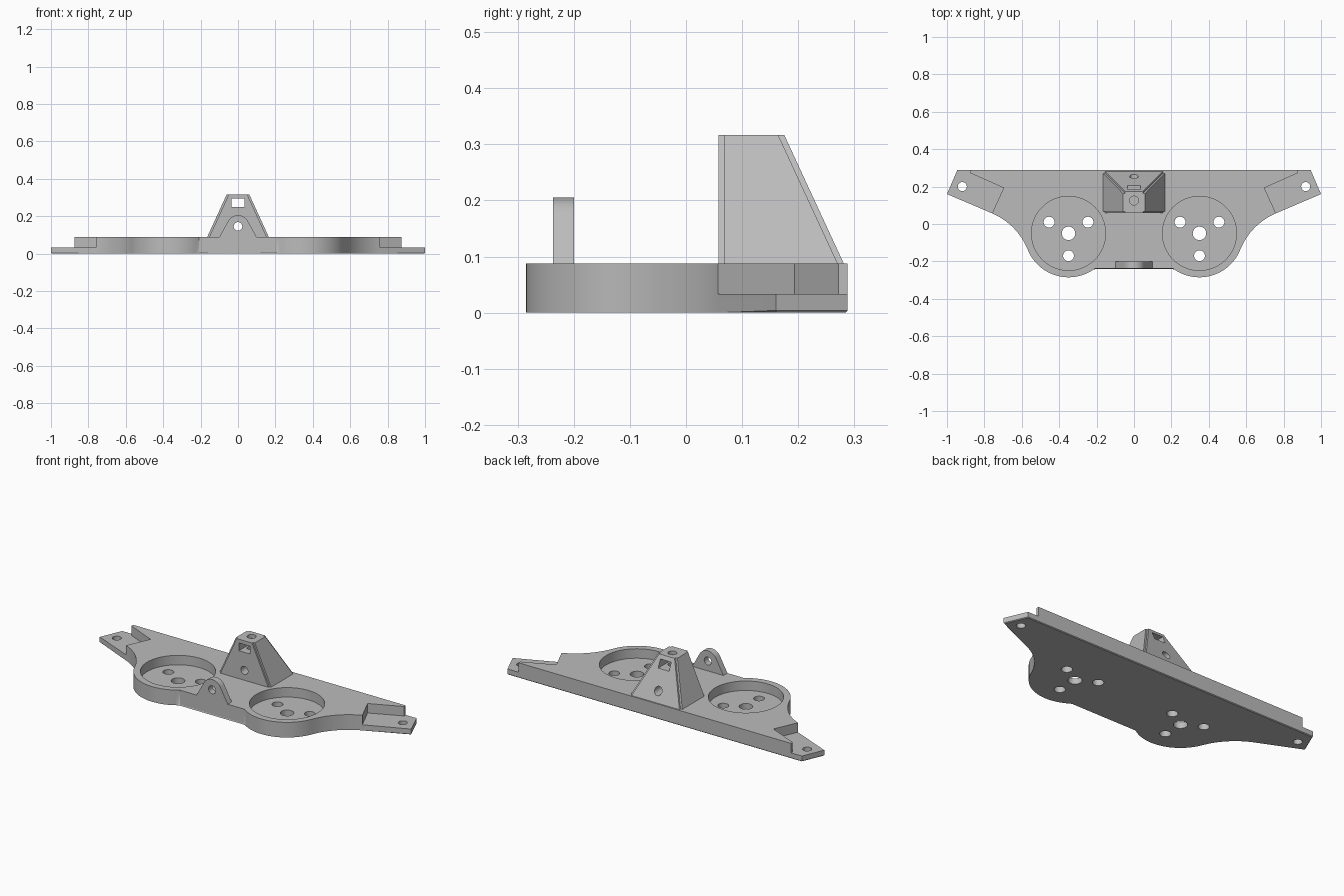
import bpy, bmesh
from math import sin, cos, radians, pi

cube = bpy.data.objects.get("Cube")
if cube:
    bpy.data.objects.remove(cube, do_unlink=True)

grey = bpy.data.materials.new("plain_grey")
grey.use_nodes = True
grey.diffuse_color = (0.5, 0.5, 0.5, 1)
grey.node_tree.nodes["Principled BSDF"].inputs["Base Color"].default_value = (0.5, 0.5, 0.5, 1)

TOP, STEP = 0.088, 0.033
DISC, DISC_R = (0.35, -0.05), 0.235


def arc(centre, r, a0, a1, n):
    """Points along an arc, angles in degrees."""
    angles = [radians(a0 + (a1 - a0) * i / n) for i in range(n + 1)]
    return [(centre[0] + r * cos(a), centre[1] + r * sin(a)) for a in angles]


def circle(centre, r, n=40):
    return arc(centre, r, 0, 360 - 360 / n, n - 1)


def finish(name, bm):
    bmesh.ops.recalc_face_normals(bm, faces=bm.faces)
    mesh = bpy.data.meshes.new(name)
    bm.to_mesh(mesh)
    bm.free()
    mesh.materials.append(grey)
    ob = bpy.data.objects.new(name, mesh)
    bpy.context.collection.objects.link(ob)
    return ob


def loft(lower, upper):
    """Closed solid between two matching loops of 3D points."""
    bm = bmesh.new()
    a = [bm.verts.new(p) for p in lower]
    b = [bm.verts.new(p) for p in upper]
    n = len(a)
    bm.faces.new(a[::-1])
    bm.faces.new(b)
    for i in range(n):
        j = (i + 1) % n
        bm.faces.new((a[i], a[j], b[j], b[i]))
    return bm


def prism(pts, lo, hi, axis="z"):
    def place(p, h):
        return (p[0], p[1], h) if axis == "z" else (p[0], h, p[1])
    return loft([place(p, lo) for p in pts], [place(p, hi) for p in pts])


def cut(target, pts, lo, hi, axis="z"):
    cutter = finish("cutter", prism(pts, lo, hi, axis))
    cutter.hide_render = True
    mod = target.modifiers.new("cut", "BOOLEAN")
    mod.operation, mod.solver, mod.object = "DIFFERENCE", "EXACT", cutter
    bpy.context.view_layer.objects.active = target
    bpy.ops.object.modifier_apply(modifier=mod.name)
    bpy.data.objects.remove(cutter, do_unlink=True)


def flip(pts, side):
    return [(side * x, y) for x, y in pts]


# Base plate: two round lobes blended into swept wings
half = arc(DISC, DISC_R, -127.3, -21.8, 32)
half += arc((0.897, -0.269), 0.354, 158.2, 113.6, 16)[1:]
half += [(1.0, 0.16), (0.945, 0.288)]
outline = half + flip(half, -1)[::-1]
bm = prism(outline, 0, TOP)
rim = [e for e in bm.edges if all(v.co.z < 0.001 for v in e.verts)]
bmesh.ops.bevel(bm, geom=rim, offset=0.004, segments=1, affect="EDGES")
plate = finish("base_plate", bm)

tab_area = [(0.697, 0.193), (0.788, -0.007), (1.1, 0), (1.1, 0.35), (0.875, 0.35), (0.875, 0.272)]
for side in (1, -1):
    # Lowered mounting tab at the wing tip, with its screw hole
    cut(plate, flip(tab_area, side), STEP, 0.15)
    cut(plate, flip(circle((0.918, 0.2), 0.024), side), -0.1, 0.15)
    # Round recess with a central hole and three screw holes
    cut(plate, flip(circle(DISC, 0.198, 72), side), STEP, 0.15)
    cut(plate, flip(circle(DISC, 0.036), side), -0.1, 0.15)
    for a in (30, 150, 270):
        c = (DISC[0] + 0.12 * cos(radians(a)), DISC[1] + 0.12 * sin(radians(a)))
        cut(plate, flip(circle(c, 0.029), side), -0.1, 0.15)

# Tapered tower with a sloping back and rounded upright edges
base = [(-0.165, 0.058), (0.165, 0.058), (0.165, 0.281), (-0.165, 0.281)]
crown = [(-0.06, 0.058), (0.06, 0.058), (0.06, 0.175), (-0.06, 0.175)]
bm = loft([(x, y, TOP) for x, y in base], [(x, y, 0.317) for x, y in crown])
upright = [e for e in bm.edges if abs(e.verts[0].co.z - e.verts[1].co.z) > 0.1]
bmesh.ops.bevel(bm, geom=upright, offset=0.01, segments=4, affect="EDGES")
tower = finish("tower", bm)
cut(tower, [(-0.035, 0.25), (0.035, 0.25), (0.035, 0.295), (-0.035, 0.295)], 0, 0.4, "y")
cut(tower, circle((0, 0.145), 0.023), 0, 0.4, "y")
cut(tower, circle((0, 0.125), 0.024), 0.23, 0.4)

# Pierced ear on the front edge
ear_outline = [(-0.1, TOP), (0.1, TOP)] + arc((0, 0.145), 0.06, 29, 151, 24)
ear = finish("front_ear", prism(ear_outline, -0.237, -0.2, "y"))
cut(ear, circle((0, 0.145), 0.023), -0.4, 0, "y")

# Smooth the curved walls, keep corners sharp
for ob in (plate, tower, ear):
    bpy.ops.object.select_all(action="DESELECT")
    ob.select_set(True)
    bpy.context.view_layer.objects.active = ob
    bpy.ops.object.shade_smooth_by_angle(angle=pi / 6)
